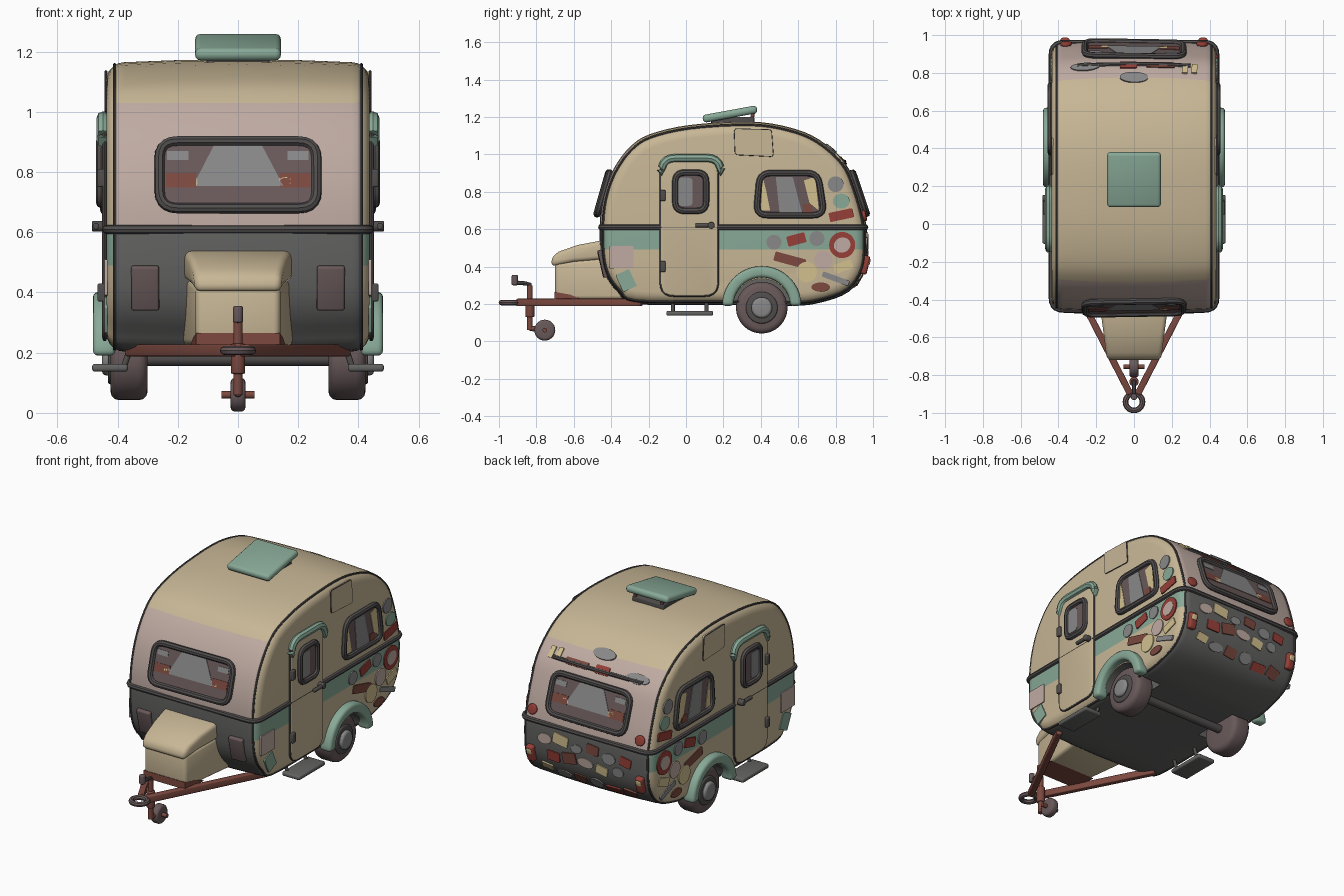
import bpy, bmesh, math, random
from mathutils import Matrix, Vector
from mathutils.bvhtree import BVHTree

random.seed(4)
cube = bpy.data.objects.get("Cube")
if cube:
    bpy.data.objects.remove(cube)
parts = []


def material(name, code):
    rgb = [((int(code[i:i + 2], 16) / 255 + .055) / 1.055) ** 2.4 for i in (0, 2, 4)]
    m = bpy.data.materials.new(name)
    m.use_nodes = True
    m.diffuse_color = (*rgb, 1)
    m.node_tree.nodes["Principled BSDF"].inputs["Base Color"].default_value = (*rgb, 1)
    return m


cream = material("cream_paint", "c8b796")
pink = material("faded_pink_paint", "bfaba2")
charcoal = material("charcoal_paint", "636362")
mint = material("mint_paint", "88a997")
rust = material("rust", "7c493f")
trim = material("dark_trim", "514d4d")
rubber = material("brown_rubber", "69595a")
glass = material("grey_glass", "898989")
red = material("red_paint", "963f37")
straw = material("pale_straw", "d2c08f")


def link(mesh, name, mat, mirror=False):
    ob = bpy.data.objects.new(name, mesh)
    bpy.context.collection.objects.link(ob)
    for m in mat if isinstance(mat, list) else [mat]:
        mesh.materials.append(m)
    if mirror:
        ob.modifiers.new("mirror", 'MIRROR')
    parts.append(ob)
    return ob


def finish(bm, name, mat, bevel=0, mirror=False):
    bmesh.ops.recalc_face_normals(bm, faces=bm.faces)
    if bevel:
        edges = [e for e in bm.edges if e.is_manifold and e.calc_face_angle() > .7]
        bmesh.ops.bevel(bm, geom=edges, offset=bevel, segments=3, profile=.5,
                        affect='EDGES', clamp_overlap=True)
    mesh = bpy.data.meshes.new(name)
    bm.to_mesh(mesh)
    bm.free()
    return link(mesh, name, mat, mirror)


def frame(origin, normal):
    """Matrix with u to the right, v up and w along the normal."""
    w = Vector(normal).normalized()
    u = Vector((0, 0, 1)).cross(w).normalized()
    return Matrix.Translation(origin) @ Matrix((u, w.cross(u), w)).transposed().to_4x4()


def prism(name, pts, M, lo, hi, mat, bevel=0, mirror=False, shape=None):
    bm = bmesh.new()
    face = bm.faces.new([bm.verts.new((u, v, lo)) for u, v in pts])
    top = bmesh.ops.extrude_face_region(bm, geom=[face])["geom"]
    for v in top:
        if isinstance(v, bmesh.types.BMVert):
            v.co.z = hi
    bmesh.ops.transform(bm, matrix=M, verts=bm.verts)
    if shape:
        for v in bm.verts:
            v.co = shape(v.co)
    return finish(bm, name, mat, bevel, mirror)


def box(name, size, M, mat, bevel=.006, mirror=False):
    bm = bmesh.new()
    bmesh.ops.create_cube(bm, size=1, matrix=M @ Matrix.Diagonal((*size, 1)))
    return finish(bm, name, mat, bevel, mirror)


def rod(name, p, q, r, mat, bevel=0, mirror=False):
    p, q = Vector(p), Vector(q)
    M = Matrix.Translation((p + q) / 2) @ (q - p).to_track_quat('Z', 'Y').to_matrix().to_4x4()
    bm = bmesh.new()
    bmesh.ops.create_cone(bm, cap_ends=True, segments=32, radius1=r, radius2=r,
                          depth=(q - p).length, matrix=M)
    return finish(bm, name, mat, bevel, mirror)


def tube(name, pts, r, mat, closed=False, mirror=False):
    cu = bpy.data.curves.new(name, 'CURVE')
    cu.dimensions, cu.bevel_depth, cu.bevel_resolution = '3D', r, 2
    cu.use_fill_caps = True
    sp = cu.splines.new('POLY')
    sp.points.add(len(pts) - 1)
    for p, co in zip(sp.points, pts):
        p.co = (*co, 1)
    sp.use_cyclic_u = closed
    tmp = bpy.data.objects.new("path", cu)
    bpy.context.collection.objects.link(tmp)
    dg = bpy.context.evaluated_depsgraph_get()
    mesh = bpy.data.meshes.new_from_object(tmp.evaluated_get(dg))
    bpy.data.objects.remove(tmp)
    mesh.materials.clear()
    return link(mesh, name, mat, mirror)


def rounded(corners, r):
    out, n = [], len(corners)
    for i in range(n):
        a, c, b = (Vector(corners[k % n]) for k in (i - 1, i, i + 1))
        p, q = c + (a - c).normalized() * r, c + (b - c).normalized() * r
        out += [p.lerp(c, t / 5).lerp(c.lerp(q, t / 5), t / 5) for t in range(6)]
    return out


def rect(w, h, u=0, v=0):
    return [(u - w / 2, v - h / 2), (u + w / 2, v - h / 2), (u + w / 2, v + h / 2), (u - w / 2, v + h / 2)]


# Body: smoothed side profile, lofted across with rounded shoulders
key = [Vector(p) for p in [
    (-.27, .2), (.15, .195), (.55, .19), (.71, .205), (.87, .265), (.955, .385), (.97, .55), (.957, .66),
    (.915, .81), (.85, .955), (.71, 1.08), (.55, 1.145), (.34, 1.175), (.02, 1.157), (-.195, 1.107),
    (-.3, 1.04), (-.38, .935), (-.43, .82), (-.458, .68), (-.46, .49), (-.435, .36), (-.37, .265)]]
prof, n = [], len(key)
for i in range(n):
    a, b, c, d = (key[(i + k) % n] for k in (-1, 0, 1, 2))
    for t in (0, .25, .5, .75):
        prof.append(.5 * (2 * b + (c - a) * t + (2 * a - 5 * b + 4 * c - d) * t * t
                          + (3 * b - a - 3 * c + d) * t ** 3))
n = len(prof)
norms = []
for i in range(n):
    d = prof[(i + 1) % n] - prof[i - 1]
    norms.append(Vector((d.y, -d.x)).normalized())


def ring(x, inset):
    return [(x, *(p - m * inset)) for p, m in zip(prof, norms)]


R, half = .06, .437
steps = [(.2, .003)]
for k in range(6):
    t = k * math.pi / 10
    steps.append((half - R + R * math.sin(t), .01 + R * (1 - math.cos(t))))
steps = [(-x, i) for x, i in reversed(steps)] + [(0, 0)] + steps
bm = bmesh.new()
loops = [[bm.verts.new(co) for co in ring(*s)] for s in steps]
for a, b in zip(loops, loops[1:]):
    for i in range(n):
        j = (i + 1) % n
        bm.faces.new((a[i], a[j], b[j], b[i]))
bm.faces.new(loops[0])
bm.faces.new(loops[-1])
for z in (.49, .6, 1.03):
    bmesh.ops.bisect_plane(bm, geom=bm.verts[:] + bm.edges[:] + bm.faces[:],
                           plane_co=(0, 0, z), plane_no=(0, 0, 1))
bmesh.ops.recalc_face_normals(bm, faces=bm.faces)
for f in bm.faces:
    z = f.calc_center_median().z
    if abs(f.normal.x) > .6:
        f.material_index = 3 if .49 < z < .6 else 1
    else:
        f.material_index = 0 if z < .6 else 2 if z < 1.03 else 1
tree = BVHTree.FromBMesh(bm)
body = finish(bm, "body", [charcoal, cream, pink, mint])

# Wheel wells cut from the body
wy, wz = .405, .18
well = rod("wheel_well_cutter", (.27, wy, wz), (.6, wy, wz), .155, charcoal, mirror=True)
well.hide_render = True
cut = body.modifiers.new("wells", 'BOOLEAN')
cut.object, cut.operation, cut.solver = well, 'DIFFERENCE', 'EXACT'
body.data = bpy.data.meshes.new_from_object(
    body.evaluated_get(bpy.context.evaluated_depsgraph_get()))
body.modifiers.clear()
parts.remove(well)
bpy.data.objects.remove(well)


def hit(origin, direction):
    loc, normal, *_ = tree.ray_cast(Vector(origin), Vector(direction))
    return frame(loc, normal)


def window(name, M, corners, r, panes, mirror=False, width=.017):
    outline = rounded(corners, r)
    prism(name + "_glass", outline, M, -.03, .006, rubber, mirror=mirror)
    for pts, mat in panes:
        prism(name + "_curtain", pts, M, .004, .009, mat, mirror=mirror)
    tube(name + "_frame", [M @ Vector((*p, .005)) for p in outline], width, trim, True, mirror)


# Front and rear windows with parted curtains
for name, y in (("front_window", -3), ("rear_window", 3)):
    panes = [([(-.15, -.04), (.15, -.04), (.08, .1), (-.08, .1)], glass)]
    for s in (-1, 1):
        panes += [(rect(.1, .05, s * .19, -.02), rust), (rect(.07, .03, s * .2, .065), glass),
                  (rounded(rect(.04, .03, s * .155, -.025), .012), straw)]
    window(name, hit((0, y, .79), (0, -y, 0)), rect(.522, .232), .06, panes)

# Side windows, doors and door fittings
side = frame((half, 0, 0), (1, 0, 0))
window("side_window", side, [(.375, .675), (.74, .675), (.705, .9), (.395, .9)], .06, [
    ([(.4, .7), (.45, .7), (.43, .8), (.41, .88)], straw),
    ([(.5, .69), (.62, .69), (.57, .88), (.48, .88)], glass),
    ([(.66, .74), (.71, .7), (.69, .88), (.63, .86)], straw),
    (rect(.05, .05, .65, .71), rust)], True)
door = rounded([(-.135, .245), (.17, .245), (.17, .965), (-.135, .965)], .07)
prism("door", door, side, -.01, .014, cream, .005, True)
tube("door_seal", [side @ Vector((*p, .006)) for p in door], .007, trim, True, True)
window("door_window", frame((half + .013, 0, 0), (1, 0, 0)), rect(.165, .205, .025, .8), .05,
       [(rounded(rect(.08, .15, -.005, .8), .02), glass)], True)
brow = rounded([(-.13, .885), (-.13, .98), (.185, .98), (.185, .92)], .075)[6:18]
tube("door_canopy", [(.448, -.133, .92)] + [(.448, *p) for p in brow] + [(.448, .187, .925)],
     .022, mint, mirror=True)
for z in (.4, .78):
    box("door_hinge", (.03, .03, .06), Matrix.Translation((.452, -.125, z)), trim, mirror=True)
rod("door_handle", (.472, .05, .62), (.472, .15, .62), .011, trim, .004, True)
rod("handle_mount", (.44, .135, .62), (.485, .135, .62), .018, trim, .005, True)
hatch = rounded([(.265, 1.0), (.465, .99), (.455, 1.13), (.26, 1.135)], .015)
prism("side_hatch", hatch, side, -.02, .006, cream, mirror=True)
tube("hatch_seal", [side @ Vector((*p, .002)) for p in hatch], .004, trim, True, True)

# Belt rail, edge seams and rear gutter
belt = rounded(rect(2 * half, 1.415, 0, .2525), .065)
tube("belt_rail", [(x, y, .61) for x, y in belt], .015, trim, True)
tube("edge_seam", ring(half - .027, .019), .006, trim, True, True)
tube("rear_gutter", [hit((x / 10, 3, .96), (0, -1, 0)).translation for x in range(-4, 5)][1:-1],
     .012, trim)

# Wheels and arches
arc = [(k * math.pi / 20, r) for r, ks in ((.212, range(21)), (.152, range(20, -1, -1))) for k in ks]
prism("wheel_arch", [(wy + r * math.cos(t), .19 + r * math.sin(t)) for t, r in arc],
      side, -.03, .045, mint, .018, True)
rod("tyre", (.3, wy, wz), (.424, wy, wz), .138, rubber, .03, True)
rod("wheel_rim", (.4, wy, wz), (.432, wy, wz), .085, trim, .008, True)
rod("hub_cap", (.42, wy, wz), (.452, wy, wz), .056, glass, .018, True)
rod("axle", (-.32, wy, wz), (.32, wy, wz), .025, trim)

# Entry steps
box("step", (.12, .25, .026), Matrix.Translation((.425, .02, .15)), charcoal, .01, True)
for y in (-.07, .11):
    rod("step_strut", (.38, y, .15), (.36, y, .21), .01, trim, mirror=True)

# Storage box on the nose
def taper(co):
    return Vector((co.x * (.178 + (co.y + .45) * .13), co.y, co.z))


mid = frame((0, 0, 0), (1, 0, 0))
prism("storage_box", [(-.7, .225), (-.3, .225), (-.4, .45), (-.7, .42)], mid, -.95, .95,
      cream, .02, shape=taper)
prism("storage_lid", [(-.72, .4), (-.6, .425), (-.42, .44), (-.42, .545), (-.58, .515),
                      (-.68, .48), (-.718, .45)], mid, -1, 1, cream, .022, shape=taper)
prism("box_rust", [(-.704, .222), (-.55, .222), (-.62, .25), (-.704, .265)], mid, -.96, .96,
      rust, shape=taper)
box("nose_panel", (.092, .15, .03), hit((.308, -3, .415), (0, 1, 0)), rubber, .008, True)

# Drawbar, coupling ring and jockey wheel
a, b = Vector((.02, -.9, .208)), Vector((.36, -.24, .208))
box("drawbar", (.035, (b - a).length, .04),
    Matrix.Translation((a + b) / 2) @ (b - a).to_track_quat('Y', 'Z').to_matrix().to_4x4(),
    rust, .005, True)
circle = [(math.cos(k * math.pi / 14), math.sin(k * math.pi / 14)) for k in range(28)]
tube("coupling_ring", [(x * .045, -.942 + y * .045, .207) for x, y in circle], .015, rubber, True)
py = -.835
rod("jockey_post", (0, py, .06), (0, py, .3), .015, rust)
rod("jockey_sleeve", (0, py, .13), (0, py, .23), .024, rust, .005)
tube("jockey_crank", [(0, py, .29), (0, py, .305), (0, -.86, .31), (0, -.92, .315)], .011, trim)
rod("crank_knob", (0, -.915, .3), (0, -.915, .355), .017, rubber, .006)
rod("jockey_fork", (0, py, .07), (0, -.755, .06), .014, rust)
rod("jockey_axle", (-.055, -.755, .06), (.055, -.755, .06), .012, rust)
rod("jockey_wheel", (-.025, -.755, .06), (.025, -.755, .06), .056, rubber, .015)

# Roof vent, propped open
box("vent_base", (.21, .23, .05), Matrix.Translation((0, .25, 1.175)), trim)
box("vent_lid", (.285, .295, .042),
    Matrix.Translation((0, .235, 1.215)) @ Matrix.Rotation(.18, 4, 'X'), mint, .018)
rod("vent_prop", (.09, .35, 1.17), (.09, .36, 1.23), .01, rust, mirror=True)


# Travel stickers: round or square, placed on the surface
def sticker(M, w, h, turn, mat, is_round, mirror=False):
    pts = [(x * w / 2, y * h / 2) for x, y in circle] if is_round else rounded(rect(w, h), .008)
    M = M @ Matrix.Rotation(math.radians(turn), 4, 'Z')
    prism("sticker", pts, M, -.004, .006, mat, mirror=mirror)


for y, z, w, h, turn, mat, is_round in [
        (.8, .84, .085, .085, 0, glass, 1), (.83, .75, .09, .08, 0, mint, 1),
        (.83, .675, .13, .05, 12, red, 0), (.47, .53, .08, .08, 0, glass, 1),
        (.59, .545, .1, .055, 15, red, 0), (.7, .55, .08, .08, 0, glass, 1),
        (.835, .515, .14, .14, 0, red, 1), (.555, .435, .17, .05, -15, rust, 0),
        (.735, .435, .1, .1, 0, pink, 1), (.84, .4, .1, .05, 20, straw, 0),
        (.645, .37, .11, .11, 0, straw, 1), (.8, .335, .15, .03, -20, glass, 0),
        (.72, .29, .1, .05, 0, rust, 1), (-.345, .45, .13, .12, 0, pink, 0),
        (-.32, .325, .08, .1, 25, mint, 0)]:
    sticker(hit((2, y, z), (-1, 0, 0)), w, h, turn, mat, is_round, True)
badge = hit((2, .835, .515), (-1, 0, 0)) @ Matrix.Translation((0, 0, .003))
sticker(badge, .09, .08, 20, pink, True, True)
for x, y, w, h, mat, is_round in [
        (-.26, .83, .15, .06, glass, 1), (0, .775, .15, .07, glass, 1), (-.03, .84, .09, .05, red, 0),
        (.14, .84, .15, .04, rust, 0), (.27, .82, .03, .07, straw, 0), (.32, .82, .03, .07, straw, 0)]:
    sticker(hit((x, y, 3), (0, 0, -1)), w, h, 0, mat, is_round)
looks = [(red, 0), (glass, 1), (rust, 0), (glass, 1), (straw, 0), (pink, 1), (rust, 0)]
for row, z in enumerate((.53, .43, .33)):
    for col in range(6 - row % 2):
        x = -.27 + col * .108 + row % 2 * .05
        mat, is_round = looks[(row * 3 + col) % 7]
        sticker(hit((x, 3, z + random.uniform(-.02, .02)), (0, -1, 0)), random.uniform(.07, .11),
                random.uniform(.045, .07), random.uniform(-15, 15), mat, is_round)

# Tail lamps and reflectors
lamp = hit((.365, 3, .41), (0, -1, 0))
box("tail_lamp", (.05, .1, .05), lamp, red, .012, True)
box("lamp_lens", (.035, .035, .058), lamp @ Matrix.Translation((0, .02, 0)), straw, .006, True)
M = hit((.36, 3, .67), (0, -1, 0))
rod("reflector", M.translation, M @ Vector((0, 0, .018)), .03, red, .006, True)

bpy.ops.object.select_all(action='DESELECT')
for ob in parts:
    ob.select_set(True)
bpy.context.view_layer.objects.active = body
bpy.ops.object.shade_smooth_by_angle(angle=math.radians(35))
